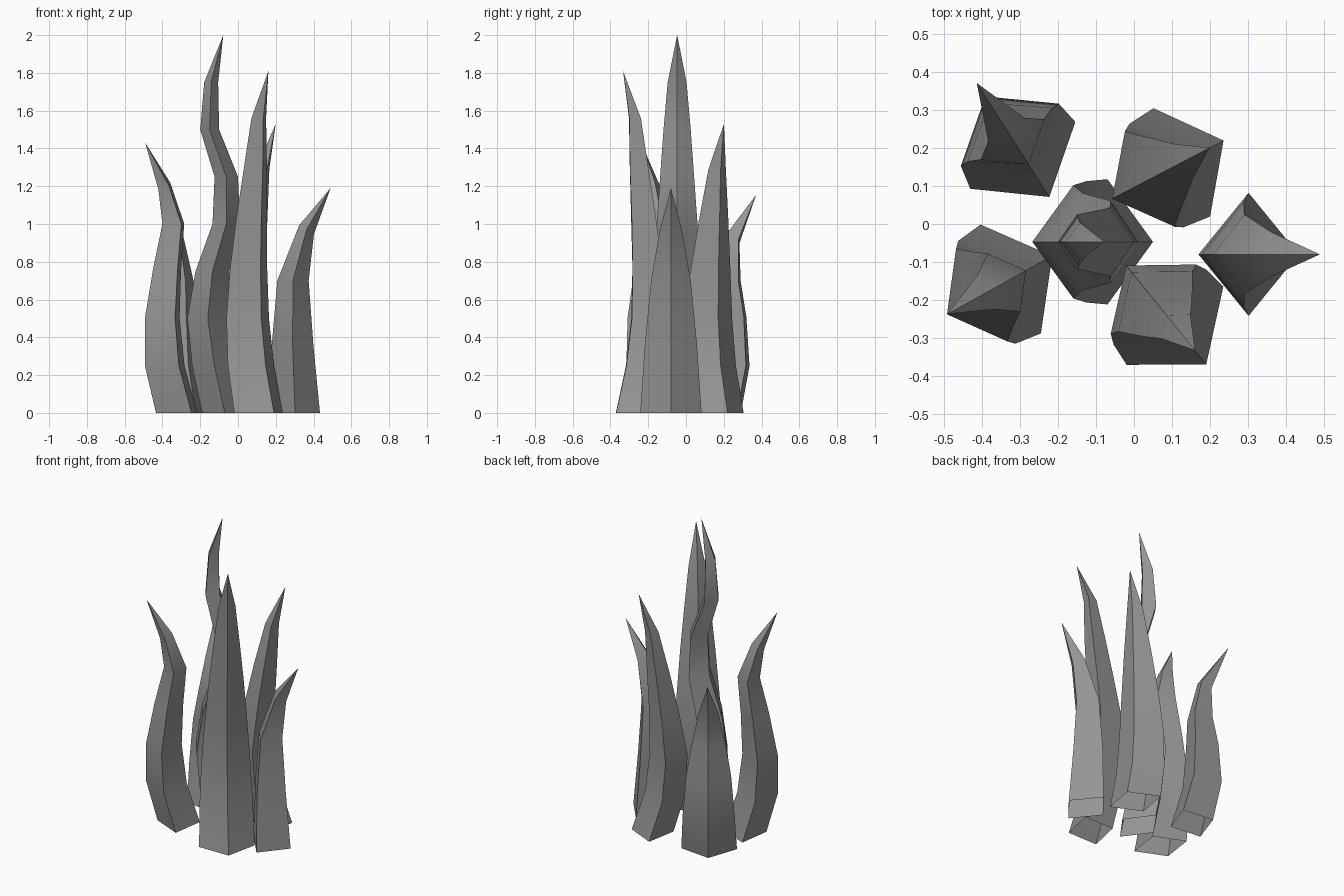
import bpy, bmesh
from math import cos, sin, radians

if "Cube" in bpy.data.objects:
    bpy.data.objects.remove(bpy.data.objects["Cube"])

# Dark grey material shared by all blades
grey = bpy.data.materials.new("dark_grey")
grey.diffuse_color = (.3, .3, .3, 1)
grey.use_nodes = True
grey.node_tree.nodes["Principled BSDF"].inputs["Base Color"].default_value = grey.diffuse_color


def blade(name, center, angle, rings, tip, tilt=0.0):
    """Four-sided tapering blade, open below, bending along its local x axis.
    rings: (height, bend offset, half depth along bend, half width)
    tip: (height, bend offset); tilt leans the last ring into the bend."""
    c, s = cos(radians(angle)), sin(radians(angle))
    bm = bmesh.new()

    def vert(u, v, z):
        return bm.verts.new((center[0] + u * c - v * s, center[1] + u * s + v * c, z))

    loops = []
    for i, (z, off, hx, hy) in enumerate(rings):
        dz = hx * tilt if i == len(rings) - 1 else 0
        loops.append([vert(off + hx, 0, z - dz), vert(off, hy, z),
                      vert(off - hx, 0, z + dz), vert(off, -hy, z)])
    top = vert(tip[1], 0, tip[0])
    for lo, hi in zip(loops, loops[1:]):
        for k in range(4):
            n = (k + 1) % 4
            bm.faces.new((lo[k], lo[n], hi[n], hi[k]))
    for k in range(4):
        bm.faces.new((loops[-1][k], loops[-1][(k + 1) % 4], top))
    # Smooth along the length, with the four long ridges kept sharp
    for f in bm.faces:
        f.smooth = True
    rows = loops + [[top] * 4]
    for lo, hi in zip(rows, rows[1:]):
        for a, b in zip(lo, hi):
            bm.edges.get((a, b)).smooth = False
    mesh = bpy.data.meshes.new(name)
    bm.to_mesh(mesh)
    bm.free()
    mesh.materials.append(grey)
    bpy.context.collection.objects.link(bpy.data.objects.new(name, mesh))


# Tall wavy blade in the middle
blade("center_blade", (-0.07, -0.047), 0,
      [(0, 0, .12, .165), (.25, -.055, .118, .16), (.5, -.09, .108, .149),
       (.75, -.065, .09, .128), (1.0, .008, .073, .108), (1.25, .008, .062, .09),
       (1.5, -.08, .05, .072), (1.75, -.072, .037, .05)], (2.0, -.008))

# Front right blade
blade("front_right_blade", (.108, -.268), -51,
      [(0, 0, .131, .164), (.25, -.063, .124, .157), (.5, -.09, .114, .145),
       (.77, -.082, .1, .126), (1.04, -.055, .08, .104), (1.3, -.025, .062, .078),
       (1.56, .003, .038, .05)], (1.81, .084))

# Back right blade
blade("back_right_blade", (.126, .1625), 27.6,
      [(0, 0, .124, .161), (.25, -.075, .12, .154), (.5, -.095, .112, .142),
       (.76, -.07, .09, .118), (1.02, -.035, .068, .088),
       (1.29, .005, .04, .052)], (1.53, .083))

# Back left blade
blade("back_left_blade", (-.293, .181), 122.5,
      [(0, 0, .13, .164), (.25, .064, .12, .153), (.51, .064, .1, .132),
       (.7, .05, .078, .1), (.92, .078, .043, .058)], (1.155, .226), .5)

# Front left blade
blade("front_left_blade", (-.325, -.145), 209,
      [(0, 0, .125, .164), (.25, .072, .12, .155), (.5, .087, .105, .14),
       (.76, .058, .085, .115), (1.0, .02, .066, .088),
       (1.2, .074, .036, .05)], (1.43, .19), .5)

# Short blade on the right
blade("right_blade", (.302, -.08), 0,
      [(0, 0, .132, .162), (.36, -.013, .11, .138), (.7, -.011, .083, .105),
       (.97, .061, .039, .058)], (1.19, .188), .6)
